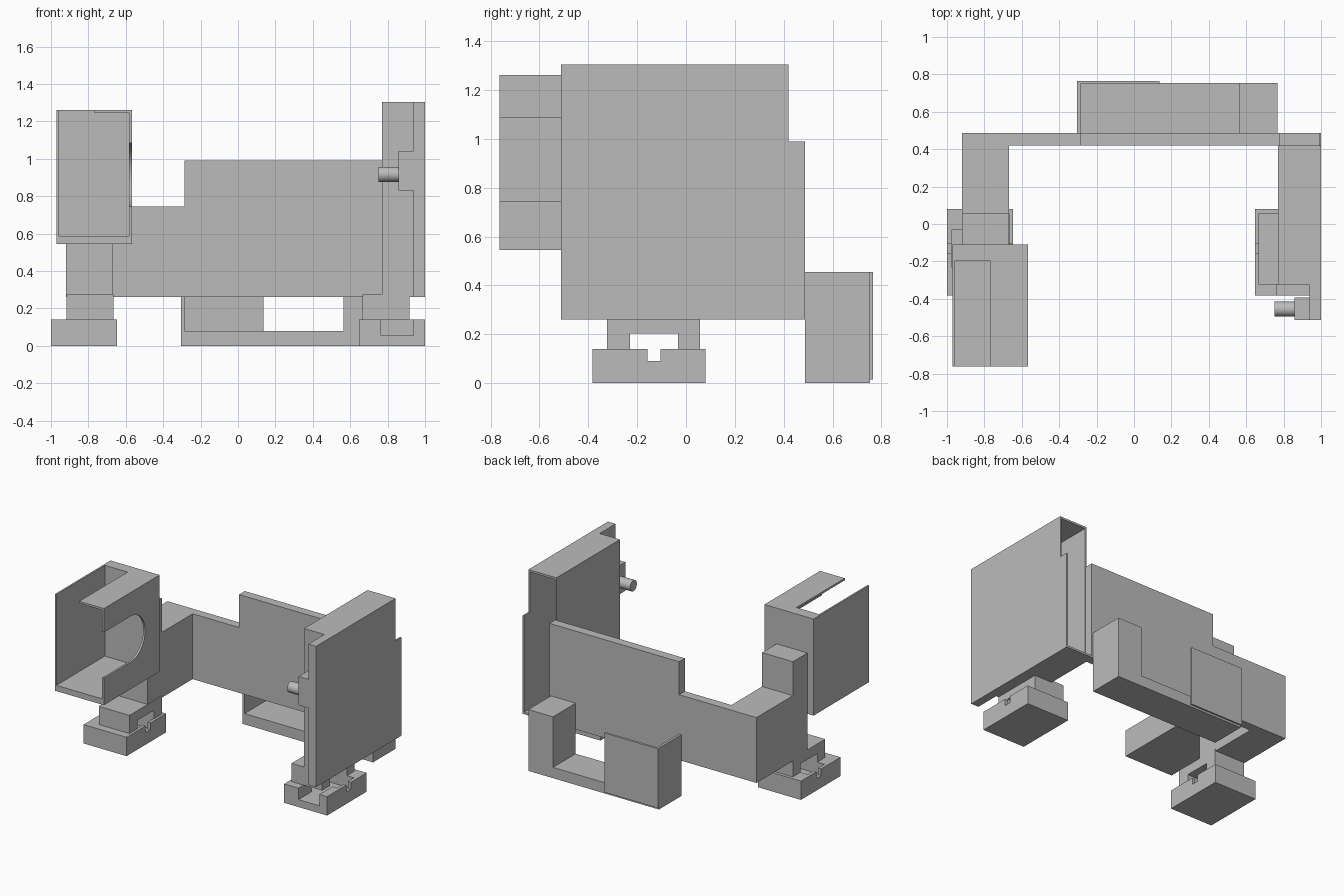
import bpy, bmesh, math

if "Cube" in bpy.data.objects:
    bpy.data.objects.remove(bpy.data.objects["Cube"])

grey = bpy.data.materials.new("plain grey")
grey.diffuse_color = (0.5, 0.5, 0.5, 1)
grey.use_nodes = True
grey.node_tree.nodes["Principled BSDF"].inputs["Base Color"].default_value = grey.diffuse_color


def finish(name, bm):
    bmesh.ops.recalc_face_normals(bm, faces=bm.faces)
    me = bpy.data.meshes.new(name)
    bm.to_mesh(me)
    bm.free()
    me.materials.append(grey)
    ob = bpy.data.objects.new(name, me)
    bpy.context.collection.objects.link(ob)
    return ob


def prism(name, pts, axis, a, b):
    """Extrude a 2D profile along an axis; pts are the other two axes in order."""
    bm = bmesh.new()

    def put(p, d):
        c = list(p)
        c.insert(axis, d)
        return bm.verts.new(c)
    f = bm.faces.new([put(p, a) for p in pts])
    g = bmesh.ops.extrude_face_region(bm, geom=[f])
    move = [0, 0, 0]
    move[axis] = b - a
    bmesh.ops.translate(bm, vec=move, verts=[v for v in g["geom"] if isinstance(v, bmesh.types.BMVert)])
    return finish(name, bm)


def box(name, x0, x1, y0, y1, z0, z1):
    return prism(name, [(x0, y0), (x1, y0), (x1, y1), (x0, y1)], 2, z0, z1)


def cut(ob, *cutters):
    bpy.context.view_layer.objects.active = ob
    for c in cutters:
        c.hide_render = True
        m = ob.modifiers.new("cut", "BOOLEAN")
        m.operation, m.solver, m.object = "DIFFERENCE", "EXACT", c
        bpy.ops.object.modifier_apply(modifier=m.name)
        bpy.data.objects.remove(c)


def smooth(ob):
    bpy.ops.object.select_all(action="DESELECT")
    ob.select_set(True)
    bpy.context.view_layer.objects.active = ob
    bpy.ops.object.shade_smooth_by_angle(angle=math.radians(30))


# Left holder: box open at the front, slotted top, round-ended slot in the right wall
holder = box("left_holder", -0.97, -0.567, -0.763, -0.11, 0.545, 1.262)
arc = [(-0.45 + 0.17 * math.cos(t), 0.915 + 0.17 * math.sin(t))
       for t in (math.radians(-90 + 180 * i / 24) for i in range(25))]
cut(holder,
    box("cavity", -0.957, -0.582, -0.9, -0.195, 0.588, 1.247),
    box("top_slot", -0.957, -0.77, -0.9, -0.195, 1.1, 1.4),
    prism("side_slot", [(-0.9, 0.745)] + arc + [(-0.9, 1.085)], 0, -0.65, -0.5))
smooth(holder)

# Left post and arm
box("left_post", -0.92, -0.667, -0.11, 0.06, 0.275, 0.997)
box("left_arm", -0.92, -0.667, 0.06, 0.487, 0.26, 0.745)

# Stepped back wall
prism("back_wall", [(-0.667, 0.26), (0.78, 0.26), (0.78, 0.99), (-0.285, 0.99), (-0.285, 0.745), (-0.667, 0.745)],
      1, 0.42, 0.487)

# Right housing: thick hollow body open at the back, with a thinner front flange
housing = prism("right_housing",
                [(0.77, -0.325), (0.937, -0.325), (0.937, -0.512), (1, -0.512), (1, 0.42), (0.77, 0.42)],
                2, 0.26, 1.305)
cut(housing, box("cavity", 0.782, 0.988, -0.3, 0.6, 0.275, 1.29))
box("housing_back_edge", 0.988, 1, 0.42, 0.487, 0.26, 0.99)
box("housing_back_sill", 0.78, 0.988, 0.42, 0.487, 0.26, 0.275)

# Pin and its mount
box("pin_mount", 0.857, 0.937, -0.512, -0.393, 0.83, 1.043)
pin = prism("pin", [(-0.455 + 0.04 * math.cos(i * math.pi / 16), 0.917 + 0.04 * math.sin(i * math.pi / 16))
                    for i in range(32)], 0, 0.75, 0.857)
smooth(pin)

# Feet and legs, mirrored left and right
for s, side in ((-1, "left"), (1, "right")):
    def mbox(name, a, b, *rest):
        return box(name, min(s * a, s * b), max(s * a, s * b), *rest)
    prism(side + "_leg", [(-0.323, 0.14), (-0.23, 0.14), (-0.23, 0.203), (-0.033, 0.203),
                          (-0.033, 0.14), (0.057, 0.14), (0.057, 0.275), (-0.323, 0.275)],
          0, s * 0.665, s * 0.917)
    foot = mbox(side + "_foot", 0.647, 1, -0.383, 0.08, 0, 0.14)
    cutters = [mbox("pocket", 0.67, 0.975, -0.23, -0.033, 0.055, 0.3),
               mbox("channel", 0.5, 1.2, -0.158, -0.105, 0.09, 0.3)]
    if s > 0:
        cutters.append(mbox("front_slot", 0.765, 0.937, -0.5, -0.2, 0.055, 0.3))
    cut(foot, *cutters)

# Rear tray: solid end, open top, partly covered back
tray = box("rear_tray", -0.305, 0.768, 0.487, 0.753, 0, 0.455)
cut(tray, box("cavity", -0.287, 0.565, 0.4, 0.9, 0.08, 0.6))
box("tray_cover", -0.305, 0.135, 0.748, 0.765, 0.015, 0.455)
